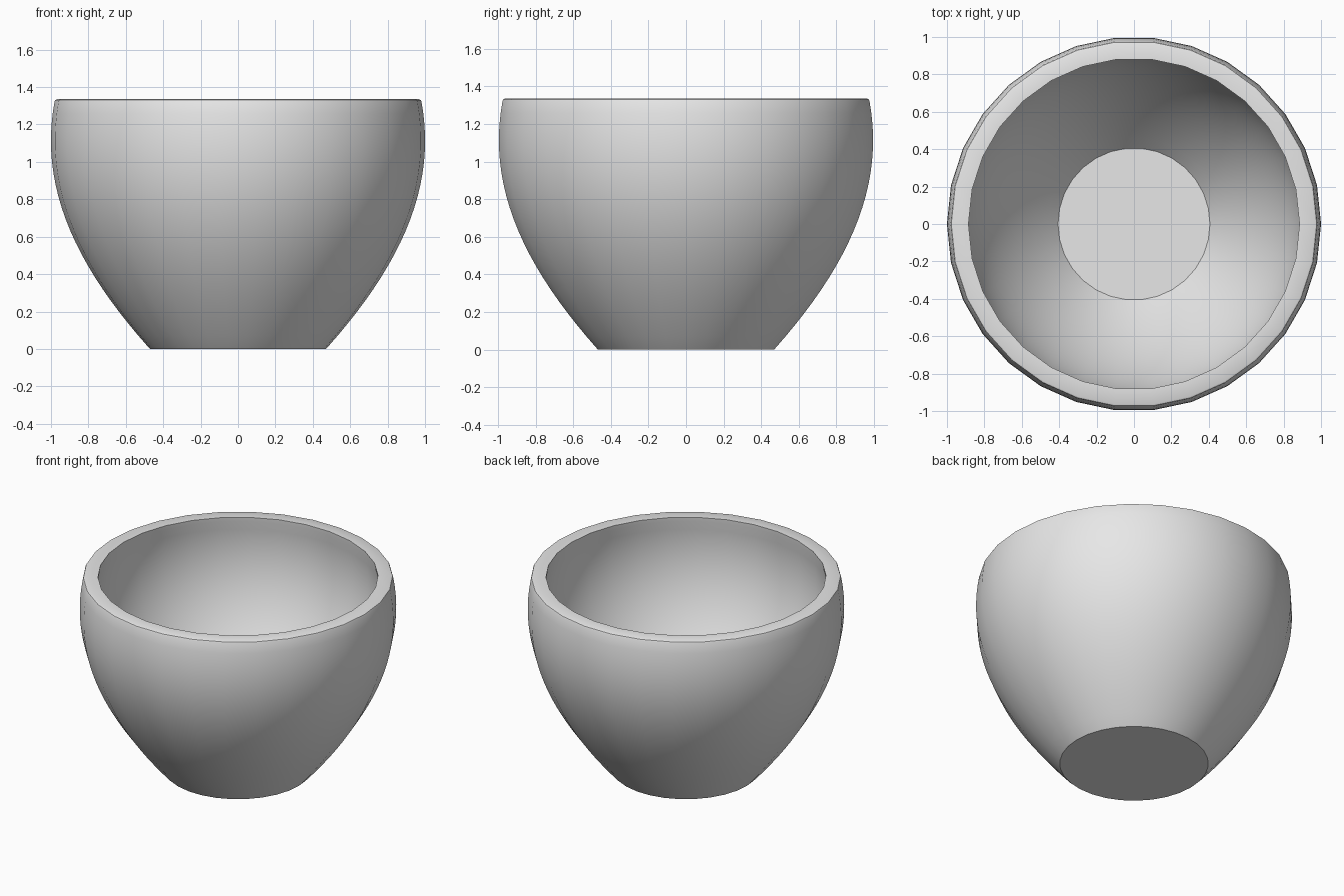
import bpy
import bmesh
from mathutils import Vector
from mathutils.geometry import interpolate_bezier

SIDES = 30
WALL = 0.095
HEIGHT = 1.335

cube = bpy.data.objects.get("Cube")
if cube:
    bpy.data.objects.remove(cube, do_unlink=True)


def make_material(name, color):
    mat = bpy.data.materials.new(name)
    mat.use_nodes = True
    mat.diffuse_color = color
    mat.node_tree.nodes["Principled BSDF"].inputs["Base Color"].default_value = color
    return mat


# Outer wall curve in the xz plane, from foot to rim
controls = [(0.478, 0.008), (0.872, 0.45), (1.065, 0.87), (0.981, 1.322)]
outer = interpolate_bezier(*[Vector((r, 0, z)) for r, z in controls], 22)

# Inner wall: the outer curve moved inwards along its normals
inner = []
for i, p in enumerate(outer):
    along = (outer[min(i + 1, len(outer) - 1)] - outer[max(i - 1, 0)]).normalized()
    inner.append(p + WALL * Vector((-along.z, 0, along.x)))

# Full section: foot edge, outer wall, softened lip, flat rim, inner wall
foot = [Vector((0.47, 0, 0))]
lip = [Vector((r, 0, z)) for r, z in
       [(0.977, 1.331), (0.968, HEIGHT), (0.885, HEIGHT)]]
section = foot + outer + lip + inner[::-1]

# Revolve the section, then close the base and the inner floor
bm = bmesh.new()
verts = [bm.verts.new(p) for p in section]
edges = [bm.edges.new(pair) for pair in zip(verts, verts[1:])]
bmesh.ops.spin(bm, geom=verts + edges, cent=(0, 0, 0), axis=(0, 0, 1),
               angle=6.283185307, steps=SIDES, use_merge=True)
bmesh.ops.remove_doubles(bm, verts=bm.verts[:], dist=0.0005)
rims = [e for e in bm.edges if e.is_boundary]
bmesh.ops.holes_fill(bm, edges=rims, sides=0)
bmesh.ops.recalc_face_normals(bm, faces=bm.faces[:])

mesh = bpy.data.meshes.new("bowl")
bm.to_mesh(mesh)
bm.free()
bowl = bpy.data.objects.new("bowl", mesh)
bpy.context.collection.objects.link(bowl)
mesh.materials.append(make_material("light grey", (0.8, 0.8, 0.8, 1)))

# Smooth walls with crisp rim, foot and floor edges
bpy.ops.object.select_all(action="DESELECT")
bowl.select_set(True)
bpy.context.view_layer.objects.active = bowl
bpy.ops.object.shade_smooth_by_angle(angle=0.52)
